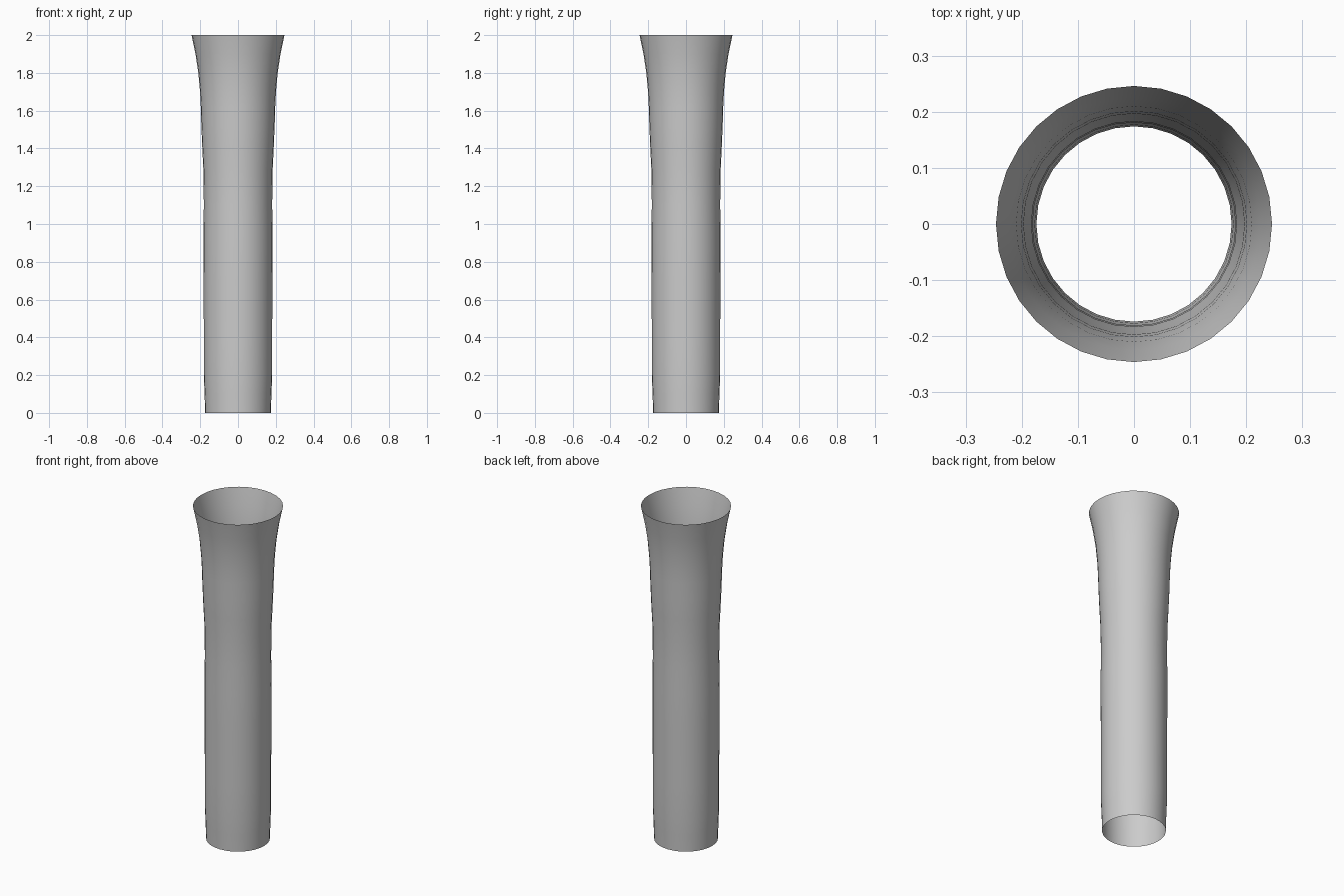
import bpy, bmesh, math

if "Cube" in bpy.data.objects:
    bpy.data.objects.remove(bpy.data.objects["Cube"])

SIDES = 32
# Profile of the open flared tube: (radius, height)
PROFILE = [(0.174, 0), (0.177, 0.1), (0.181, 0.2), (0.181, 0.4), (0.182, 0.7),
           (0.183, 0.95), (0.181, 1.1), (0.183, 1.28), (0.189, 1.4),
           (0.194, 1.52), (0.197, 1.62), (0.201, 1.7), (0.210, 1.8),
           (0.225, 1.9), (0.246, 2.0)]

# Revolve the profile into rings joined by quads
bm = bmesh.new()
rings = []
for r, z in PROFILE:
    rings.append([bm.verts.new((r * math.cos(2 * math.pi * i / SIDES),
                                r * math.sin(2 * math.pi * i / SIDES), z))
                  for i in range(SIDES)])
for low, high in zip(rings, rings[1:]):
    for i in range(SIDES):
        j = (i + 1) % SIDES
        bm.faces.new((low[i], low[j], high[j], high[i])).smooth = True

mesh = bpy.data.meshes.new("flared_tube")
bm.to_mesh(mesh)
bm.free()
tube = bpy.data.objects.new("flared_tube", mesh)
bpy.context.collection.objects.link(tube)
